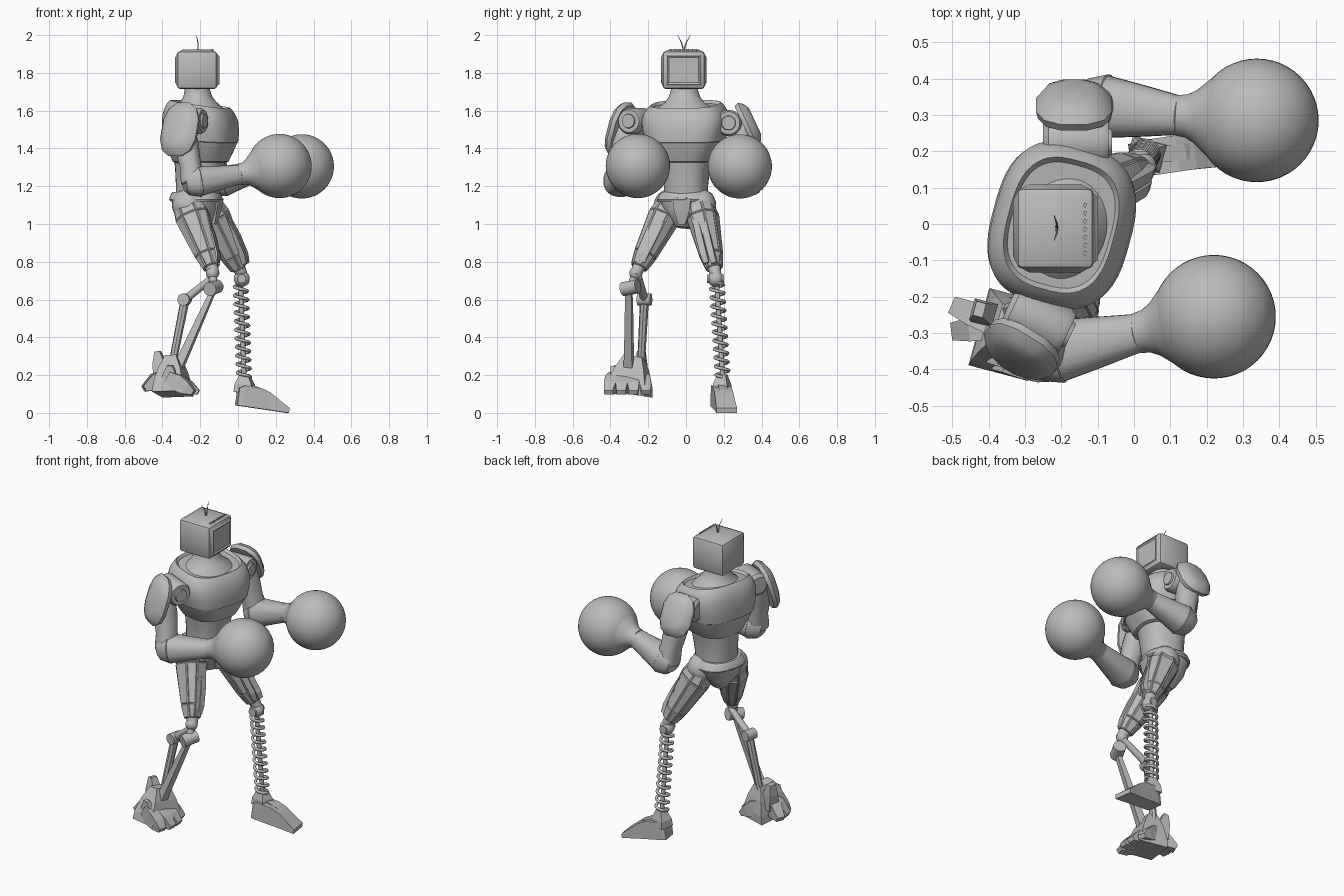
import bpy, bmesh
from math import sin, cos, pi, radians
from mathutils import Vector, Matrix

old = bpy.data.objects.get("Cube")
if old:
    bpy.data.objects.remove(old, do_unlink=True)

grey = bpy.data.materials.new("plain grey")
grey.use_nodes = True
GREY = (0.5, 0.5, 0.5, 1)
grey.diffuse_color = GREY
grey.node_tree.nodes["Principled BSDF"].inputs["Base Color"].default_value = GREY

UP = Vector((0, 0, 1))
FWD = Vector((0.965, -0.26, 0))      # way the body faces


def finish(bm, name, smooth=True):
    bmesh.ops.recalc_face_normals(bm, faces=bm.faces)
    mesh = bpy.data.meshes.new(name)
    bm.to_mesh(mesh)
    bm.free()
    mesh.materials.append(grey)
    ob = bpy.data.objects.new(name, mesh)
    bpy.context.collection.objects.link(ob)
    if smooth:
        bpy.ops.object.select_all(action='DESELECT')
        ob.select_set(True)
        bpy.context.view_layer.objects.active = ob
        bpy.ops.object.shade_smooth_by_angle(angle=radians(35))
    return ob


def loft(name, p0, p1, stations, n=24, ref=UP, power=2, panel=0, droop=0):
    """Rings along p0-p1; each station is (t, half size along ref, half size across, shift along ref).
    panel raises a plate on every side face; droop lowers the ref side towards the end."""
    p0, p1 = Vector(p0), Vector(p1)
    axis = (p1 - p0).normalized()
    u = (ref - axis * ref.dot(axis)).normalized()
    v = axis.cross(u)
    bm = bmesh.new()
    rings = []
    for t, a, b, *shift in stations:
        c = p0.lerp(p1, t) + u * (shift[0] if shift else 0)
        ring = []
        for i in range(n):
            th = 2 * pi * (i + 0.5) / n
            k = [abs(w) ** (2 / power) * (1 if w > 0 else -1) for w in (cos(th), sin(th))]
            ring.append(bm.verts.new(c + u * a * k[0] + v * b * k[1] - axis * droop * t * a * k[0]))
        rings.append(ring)
    sides = []
    for r, s in zip(rings, rings[1:]):
        for i in range(n):
            j = (i + 1) % n
            sides.append(bm.faces.new((r[i], r[j], s[j], s[i])))
    bm.faces.new(rings[0])
    bm.faces.new(rings[-1])
    bmesh.ops.recalc_face_normals(bm, faces=bm.faces)
    if panel:
        bmesh.ops.inset_individual(bm, faces=sides, thickness=panel, depth=panel * 0.7)
    return finish(bm, name, n > 10)


def block(name, p0, p1, stations, ref=UP):
    return loft(name, p0, p1, stations, 4, ref, 999)


def rod(name, p0, p1, r0, r1=None, n=16, ref=UP):
    r1 = r1 or r0
    return loft(name, p0, p1, [(0, r0, r0), (1, r1, r1)], n, ref)


def ball(name, centre, r, seg=32):
    bm = bmesh.new()
    bmesh.ops.create_uvsphere(bm, u_segments=seg, v_segments=seg // 2, radius=r,
                              matrix=Matrix.Translation(centre))
    return finish(bm, name)


# Head: bevelled box with raised side panels and a framed screen
bm = bmesh.new()
bmesh.ops.create_cube(bm, size=1, matrix=Matrix.Translation((-0.217, -0.012, 1.815))
                      @ Matrix.Diagonal((0.212, 0.222, 0.2, 1)))
bmesh.ops.bevel(bm, geom=bm.edges[:], offset=0.016, segments=2, affect='EDGES', profile=0.5)
large = [f for f in bm.faces if f.calc_area() > 0.02]
screen = [f for f in large if f.normal.x > 0.9]
bmesh.ops.inset_individual(bm, faces=[f for f in large if f not in screen and f.normal.z > -0.9],
                           thickness=0.026, depth=0.01)
bmesh.ops.inset_individual(bm, faces=screen, thickness=0.012, depth=0.012)
bmesh.ops.inset_individual(bm, faces=screen, thickness=0.012, depth=-0.006)
finish(bm, "head")
for i in range(7):
    x, y = -0.135, -0.08 + i * 0.022
    block("head_vent", (x, y, 1.91), (x, y, 1.926), [(0, .004, .006), (1, .004, .006)], FWD)
for side, reach in (("left", 0.036), ("right", -0.033)):
    base = Vector((-0.212, -0.012, 1.915))
    mid = base + Vector((0, reach * 0.35, 0.045))
    rod(side + "_antenna_base", base, mid, 0.004, 0.003, 8, FWD)
    rod(side + "_antenna_tip", mid, base + Vector((-0.008, reach, 0.085)), 0.003, 0.001, 8, FWD)

# Torso: chest shell with a scooped collar over a narrower abdomen
loft("neck", (-.21, -.008, 1.58), (-.217, -.008, 1.75),
     [(0, .145, .175), (.2, .125, .145), (.38, .095, .105), (.55, .076, .083), (.75, .067, .073),
      (1, .064, .07)], 32, FWD)
loft("chest", (-.197, -.003, 1.325), (-.2, -.003, 1.635),
     [(0, .132, .125), (.02, .142, .142), (.1, .152, .158), (.3, .177, .192), (.36, .182, .2),
      (.37, .188, .206), (.55, .193, .22), (.75, .188, .226), (.87, .176, .216), (.96, .16, .197),
      (1, .148, .183), (.95, .138, .17)], 48, FWD, 2.8, droop=.16)
loft("abdomen", (-.213, 0, 1.12), (-.2, 0, 1.4),
     [(0, .112, .115), (.3, .118, .115), (.6, .126, .124), (1, .14, .15)], 32, FWD, 2.3)
loft("belt", (-.222, 0, 1.12), (-.222, 0, 1.17),
     [(0, .13, .15), (.2, .137, .152), (.8, .128, .135), (1, .118, .122)], 32, FWD, 2.5)
loft("pelvis", (-.222, 0, 1.13), (-.21, -.01, .98),
     [(0, .125, .145), (.4, .115, .12), (.8, .085, .065), (1, .06, .04)], 16, FWD, 2.5)
block("crotch_plate", (-.1, -.02, 1.14), (-.13, -.02, 1.0),
      [(0, .012, .05), (.5, .014, .042), (1, .012, .018)], FWD)


# Arms: joint, pad, upper arm, forearm and round glove
def arm(side, shoulder, joint_dir, pad, pad_normal, pad_size, elbow, wrist, glove):
    shoulder, pad, elbow, wrist, glove = map(Vector, (shoulder, pad, elbow, wrist, glove))
    d, n = Vector(joint_dir).normalized(), Vector(pad_normal).normalized()
    loft(side + "_shoulder_joint", shoulder - d * 0.09, shoulder + d * 0.09,
         [(0, .05, .05), (.08, .07, .07), (.9, .07, .07), (1, .06, .06)], 24)
    rod(side + "_joint_cap", shoulder + d * 0.085, shoulder + d * 0.1, 0.04, 0.036, 20)
    inner = Vector((-.2, 0, shoulder.z))
    rod(side + "_shoulder_link", inner, pad, 0.055, 0.055, 16)
    h, w = pad_size
    loft(side + "_shoulder_pad", pad - n * 0.02, pad + n * 0.045,
         [(0, h * .93, w * .95), (.35, h, w), (.75, h * .86, w * .82), (1, h * .6, w * .5)],
         12, UP, 2.6)
    top = shoulder.lerp(pad, 0.6)
    loft(side + "_upper_arm", top, elbow,
         [(0, .06, .06), (.35, .064, .066), (.7, .056, .06), (.9, .064, .07), (1, .066, .07)],
         20, FWD, 2.4)
    a = (wrist - elbow).normalized()
    loft(side + "_forearm", elbow - a * .05, wrist,
         [(0, .045, .055), (.06, .066, .072), (.25, .084, .09), (.26, .08, .086), (.6, .066, .072),
          (.9, .055, .058), (1, .052, .054)], 20, UP, 2.4)
    a = (wrist - glove).normalized()
    loft(side + "_glove_cuff", glove + a * .225, glove + a * .1,
         [(0, .05, .05), (.03, .056, .056), (.25, .06, .06), (.45, .074, .074), (.68, .1, .1),
          (1, .135, .135)], 32)
    ball(side + "_glove", glove, 0.17, 48)


arm("left", (-.16, .225, 1.535), (1, 0, 0), (-.165, .325, 1.525), (0, .9, .42), (.13, .107),
    (-.1, .325, 1.22), (.13, .298, 1.29), (.338, .285, 1.305))
arm("right", (-.265, -.265, 1.545), (.85, -.4, 0), (-.31, -.345, 1.5), (-.5, -.82, .3), (.152, .112),
    (-.235, -.355, 1.222), (.01, -.3, 1.262), (.22, -.255, 1.307))


# Thighs with long raised panels, and hip balls
def thigh(side, hip, knee, flare):
    hip, knee = Vector(hip), Vector(knee)
    ball(side + "_hip", hip, 0.085, 24)
    loft(side + "_thigh", hip, knee,
         [(-.06, .072, .062), (.2, .09, .08), (.8, .06, .058), (1, .042, .042)],
         8, FWD, 2.4, panel=0.007)
    for s in (-1, 1):
        off = FWD.cross(UP) * s * 0.022 + FWD * 0.055
        block(side + "_thigh_plate", hip.lerp(knee, .12) + off, hip.lerp(knee, .92) + off * flare,
              [(0, .03, .014), (.5, .034, .018), (.85, .026, .017), (1, .012, .014)], FWD)
    rod(side + "_knee_stub", knee, knee.lerp(hip, -.12), 0.035, 0.028)


thigh("left", (-.165, .075, 1.1), (.005, .15, .765), 0.95)
thigh("right", (-.265, -.085, 1.1), (-.14, -.25, .77), 0.7)

# Left lower leg: spring around a thin core
ball("left_knee", (.02, .157, .71), 0.042)
rod("left_knee_pin", (.02, .11, .71), (.02, .2, .71), 0.024)
top, low = Vector((.014, .163, .69)), Vector((.032, .194, .19))
rod("spring_core", top, low, 0.013, ref=FWD)
turns, steps = 11, 16
curve = bpy.data.curves.new("spring", 'CURVE')
curve.dimensions = '3D'
curve.bevel_depth = 0.0085
curve.bevel_resolution = 2
spline = curve.splines.new('POLY')
spline.points.add(turns * steps)
for i, p in enumerate(spline.points):
    th = 2 * pi * i / steps
    q = top.lerp(low, i / (turns * steps)) + Vector((cos(th), sin(th), 0)) * 0.035
    p.co = (*q, 1)
spline.use_smooth = True
curve.materials.append(grey)
bpy.context.collection.objects.link(bpy.data.objects.new("left_spring", curve))

# Left foot: wedge shoe with an ankle block
block("left_foot", (-.01, .175, .04), (.262, .215, .0),
      [(0, .047, .045, .047), (.1, .055, .05, .055), (.42, .054, .05, .054),
       (.6, .046, .05, .046), (1, .013, .055, .013)])
block("left_ankle", (.035, .19, .11), (.035, .193, .205),
      [(0, .05, .042), (.45, .045, .038), (.7, .034, .03), (1, .022, .022)], FWD)
block("left_foot_ridge", (.06, .19, .105), (.2, .205, .06),
      [(0, .045, .022), (.5, .042, .022), (1, .012, .02)])

# Right lower leg: bent frame of rods
ball("right_knee", (-.135, -.265, .74), 0.035, 24)
rod("right_knee_barrel", (-.15, -.335, .655), (-.11, -.255, .67), 0.037)
rod("right_knee_post", (-.135, -.265, .74), (-.13, -.29, .67), 0.022, ref=FWD)
rod("right_upper_link", (-.13, -.25, .72), (-.28, -.22, .6), 0.018, 0.022)
rod("right_link_joint", (-.29, -.255, .6), (-.275, -.185, .6), 0.032)
rod("right_rear_shin", (-.28, -.22, .6), (-.355, -.24, .22), 0.024, 0.02, 8)
block("right_front_shin", (-.13, -.302, .65), (-.325, -.302, .22),
      [(0, .012, .016), (.3, .016, .019), (.8, .022, .021), (1, .024, .026)], FWD)

# Right foot: ankle block, toes, heel claws and spur
block("right_ankle", (-.345, -.275, .3), (-.345, -.305, .1),
      [(0, .03, .05), (.35, .06, .08), (.75, .08, .105), (1, .085, .11)], FWD)
for i in range(4):
    y = -.41 + i * .066
    x = -.235 + (0.025 if i in (1, 2) else 0)
    block("right_toe", (-.37, -.3 + (y + .3) * .7, .19), (x, y, .108),
          [(0, .03, .028), (.35, .045, .033), (.7, .035, .032), (1, .013, .024)])
for y in (-.295, -.225):
    block("right_heel_claw", (-.37, -.28, .2), (-.495, y, .128),
          [(0, .035, .035), (.5, .045, .033), (1, .016, .024)])
block("right_heel_spur", (-.4, -.25, .17), (-.425, -.235, .325),
      [(0, .04, .035), (.6, .032, .03), (1, .014, .02)], FWD)
block("right_outer_flap", (-.36, -.36, .12), (-.36, -.385, .25),
      [(0, .055, .025), (.6, .04, .018), (1, .015, .01)], FWD)
